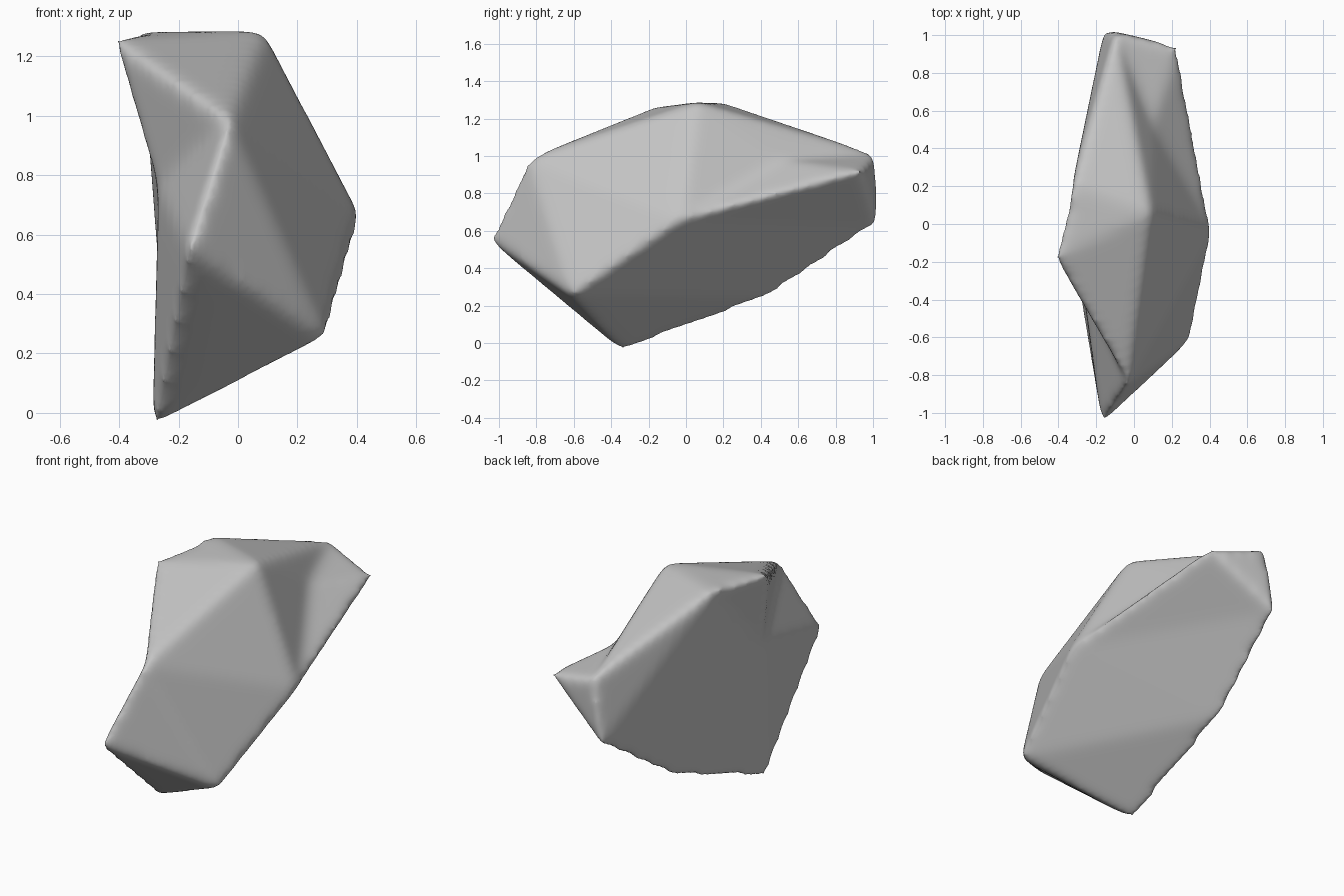
import bpy
import bmesh

cube = bpy.data.objects.get("Cube")
if cube:
    bpy.data.objects.remove(cube, do_unlink=True)

# Corners of the boulder before wear
corners = {
    "A": (0.09, 0.06, 1.29),    # crest, left end
    "B": (-0.42, -0.18, 1.26),  # crest, right end
    "M": (-0.33, 0.21, 1.285),  # crest, back end
    "C": (-0.03, -0.85, 0.99),  # brow
    "D": (-0.17, -1.06, 0.55),  # nose
    "E": (0.30, -0.62, 0.25),   # front lower left
    "F": (0.42, -0.03, 0.66),   # widest point
    "G": (0.24, 0.94, 0.92),    # back left
    "J": (-0.10, 1.02, 1.01),   # back top
    "I": (-0.16, 1.03, 0.63),   # back bottom
    "H": (-0.29, -0.34, -0.05), # foot
    "L": (-0.25, 0.45, 0.24),   # underside
    "K": (-0.27, -0.33, 0.75),  # hollow in the right side
    "N": (0.10, 0.52, 0.98),    # dip behind the crest
}
facets = ("BAM BCA ACF CEF AFN FGN GJN JAN AJM MJI GIJ CDE DHE "
          "BKC CKD KHD EHL ELF FLI FIG MIL BMK KML KLH").split()

# Faceted body with all facets facing outwards
bm = bmesh.new()
verts = {name: bm.verts.new(co) for name, co in corners.items()}
for facet in facets:
    bm.faces.new([verts[c] for c in facet])
bmesh.ops.recalc_face_normals(bm, faces=bm.faces)
mesh = bpy.data.meshes.new("boulder")
bm.to_mesh(mesh)
bm.free()

boulder = bpy.data.objects.new("boulder", mesh)
bpy.context.scene.collection.objects.link(boulder)

# Even out the surface and wear down the edges
remesh = boulder.modifiers.new("even_surface", "REMESH")
remesh.mode = "VOXEL"
remesh.voxel_size = 0.02
remesh.use_smooth_shade = True
worn = boulder.modifiers.new("worn_edges", "SMOOTH")
worn.factor = 0.5
worn.iterations = 32

# Plain grey stone
stone = bpy.data.materials.new("grey_stone")
stone.use_nodes = True
colour = (0.55, 0.55, 0.55, 1)
stone.diffuse_color = colour
bsdf = next(n for n in stone.node_tree.nodes if n.type == "BSDF_PRINCIPLED")
bsdf.inputs["Base Color"].default_value = colour
bsdf.inputs["Roughness"].default_value = 0.9
mesh.materials.append(stone)
